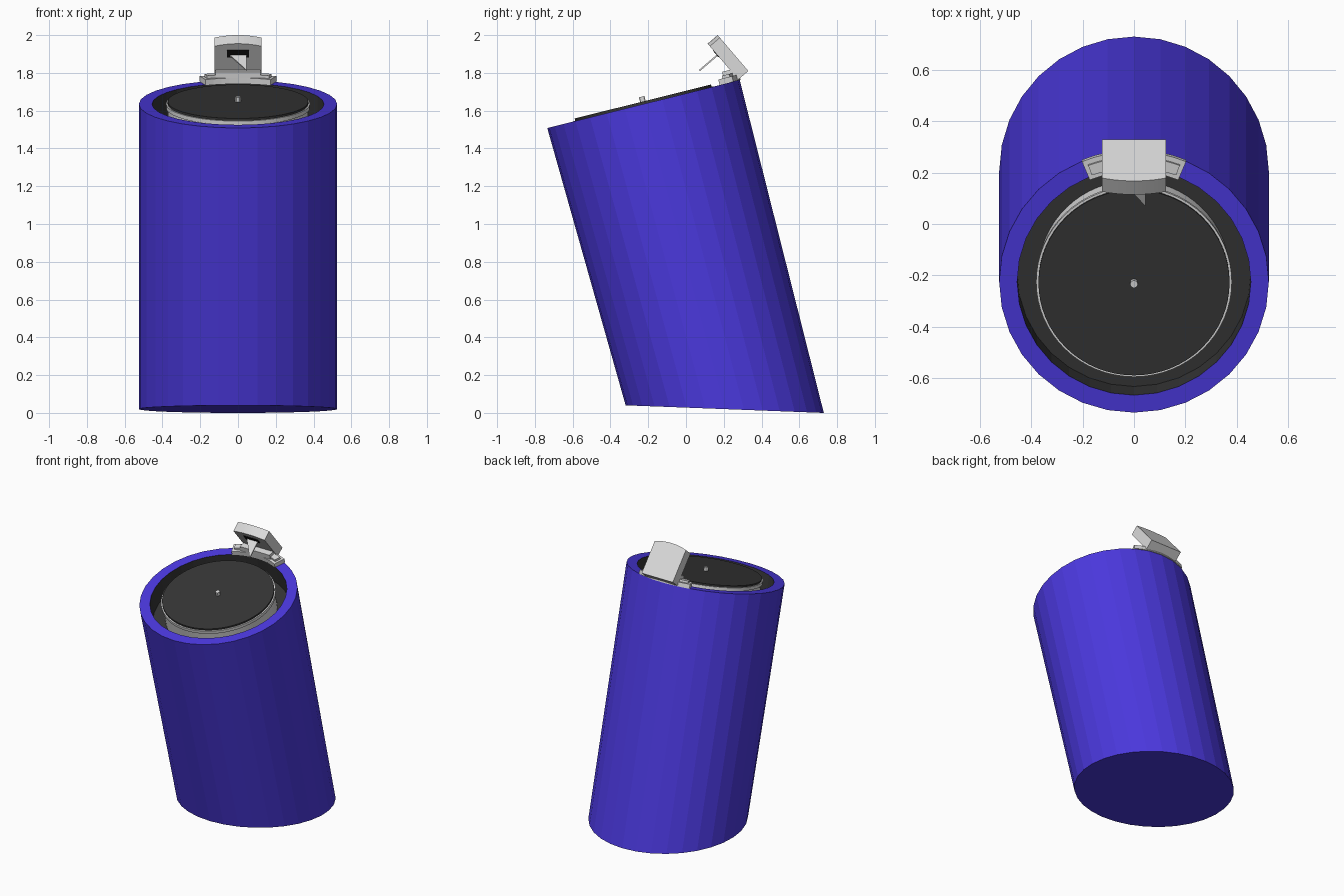
import bpy
import bmesh
from math import sin, cos, pi, radians
from mathutils import Matrix, Vector

if "Cube" in bpy.data.objects:
    bpy.data.objects.remove(bpy.data.objects["Cube"], do_unlink=True)


def material(name, r, g, b):
    m = bpy.data.materials.new(name)
    m.use_nodes = True
    m.diffuse_color = (r, g, b, 1)
    m.node_tree.nodes["Principled BSDF"].inputs["Base Color"].default_value = (r, g, b, 1)
    return m


BLUE = material("blue", 0.07, 0.04, 0.73)
GREY = material("light grey", 0.70, 0.70, 0.70)
DARK = material("charcoal", 0.036, 0.036, 0.036)
BLACK = material("black", 0.006, 0.006, 0.006)


def finish(name, bm, mats, smooth=False):
    bmesh.ops.recalc_face_normals(bm, faces=bm.faces)
    mesh = bpy.data.meshes.new(name)
    bm.to_mesh(mesh)
    bm.free()
    for m in mats:
        mesh.materials.append(m)
    if smooth:
        mesh.shade_smooth()
        mesh.set_sharp_from_angle(angle=radians(30))
    ob = bpy.data.objects.new(name, mesh)
    bpy.context.scene.collection.objects.link(ob)
    return ob


def frame(y, z, tilt):
    return Matrix.Translation((0, y, z)) @ Matrix.Rotation(radians(tilt), 4, "X")


def circle(r, n):
    return [(r * sin(2 * pi * i / n), r * cos(2 * pi * i / n)) for i in range(n)]


def arc_band(r0, r1, a0, a1, n):
    angles = [radians(a0 + (a1 - a0) * i / n) for i in range(n + 1)]
    return ([(r0 * sin(a), r0 * cos(a)) for a in angles]
            + [(r1 * sin(a), r1 * cos(a)) for a in reversed(angles)])


def box(x, y0, y1):
    return [(-x, y0), (x, y0), (x, y1), (-x, y1)]


def prism(name, outline, z0, z1, matrix, mat, smooth=False):
    """Extrude a flat outline from z0 to z1 in the given frame."""
    bm = bmesh.new()
    low, high = [[bm.verts.new(matrix @ Vector((x, y, z))) for x, y in outline]
                 for z in (z0, z1)]
    bm.faces.new(low)
    bm.faces.new(high)
    n = len(outline)
    for i in range(n):
        j = (i + 1) % n
        bm.faces.new((low[i], low[j], high[j], high[i]))
    return finish(name, bm, [mat], smooth)


TOP = frame(-0.225, 1.635, 14)
BASE = frame(0.205, 0.02, -2.2)
CAP = frame(0.33, 1.81, 130.5)

# Leaning body: closed base, rim, dark inner wall and floor
bm = bmesh.new()
rings = []
for mat, r, z in ((BASE, 0.525, 0), (TOP, 0.525, 0), (TOP, 0.455, 0), (TOP, 0.455, -0.14)):
    rings.append([bm.verts.new(mat @ Vector((x, y, z))) for x, y in circle(r, 32)])
bm.faces.new(rings[0])
bm.faces.new(rings[3]).material_index = 1
for k in range(3):
    for i in range(32):
        j = (i + 1) % 32
        f = bm.faces.new((rings[k][i], rings[k][j], rings[k + 1][j], rings[k + 1][i]))
        f.material_index = 1 if k == 2 else 0
finish("body", bm, [BLUE, DARK])

# Inner drum with lid and centre pin
prism("drum", circle(0.372, 64), -0.14, -0.02, TOP, GREY, True)
prism("drum_flange", circle(0.381, 64), -0.02, 0.002, TOP, GREY, True)
prism("lid", circle(0.372, 64), 0.002, 0.014, TOP, DARK, True)
prism("centre_pin", circle(0.015, 12), 0.014, 0.04, TOP, GREY, True)

# Curved bracket on the rim, with an end pad on each side
prism("rim_bracket", arc_band(0.45, 0.53, -22.5, 22.5, 8), 0, 0.03, TOP, GREY)
for name, side in (("left_pad", 1), ("right_pad", -1)):
    prism(name, arc_band(0.468, 0.51, side * 13, side * 20.5, 2), 0.03, 0.045, TOP, GREY)
prism("hinge_block", box(0.12, 0.445, 0.505), 0.03, 0.065, TOP, GREY)

# Raised flip cap with a bowed free end
bow = [(x / 8 * 0.125, 0.25 - 0.018 * (x / 8) ** 2) for x in range(8, -9, -1)]
prism("flip_cap", [(-0.125, 0), (0.125, 0)] + bow, 0, 0.07, CAP, GREY)

# Slot and pointed tooth on the underside of the cap
prism("cap_slot", box(0.057, 0.158, 0.205), 0.068, 0.073, CAP, BLACK)
tooth = CAP @ Matrix.Translation((0, 0.17, 0)) @ Matrix.Rotation(pi / 2, 4, "X")
prism("cap_tooth", [(-0.052, 0.06), (0.045, 0.06), (0.045, 0.195)], -0.004, 0.004, tooth, GREY)
